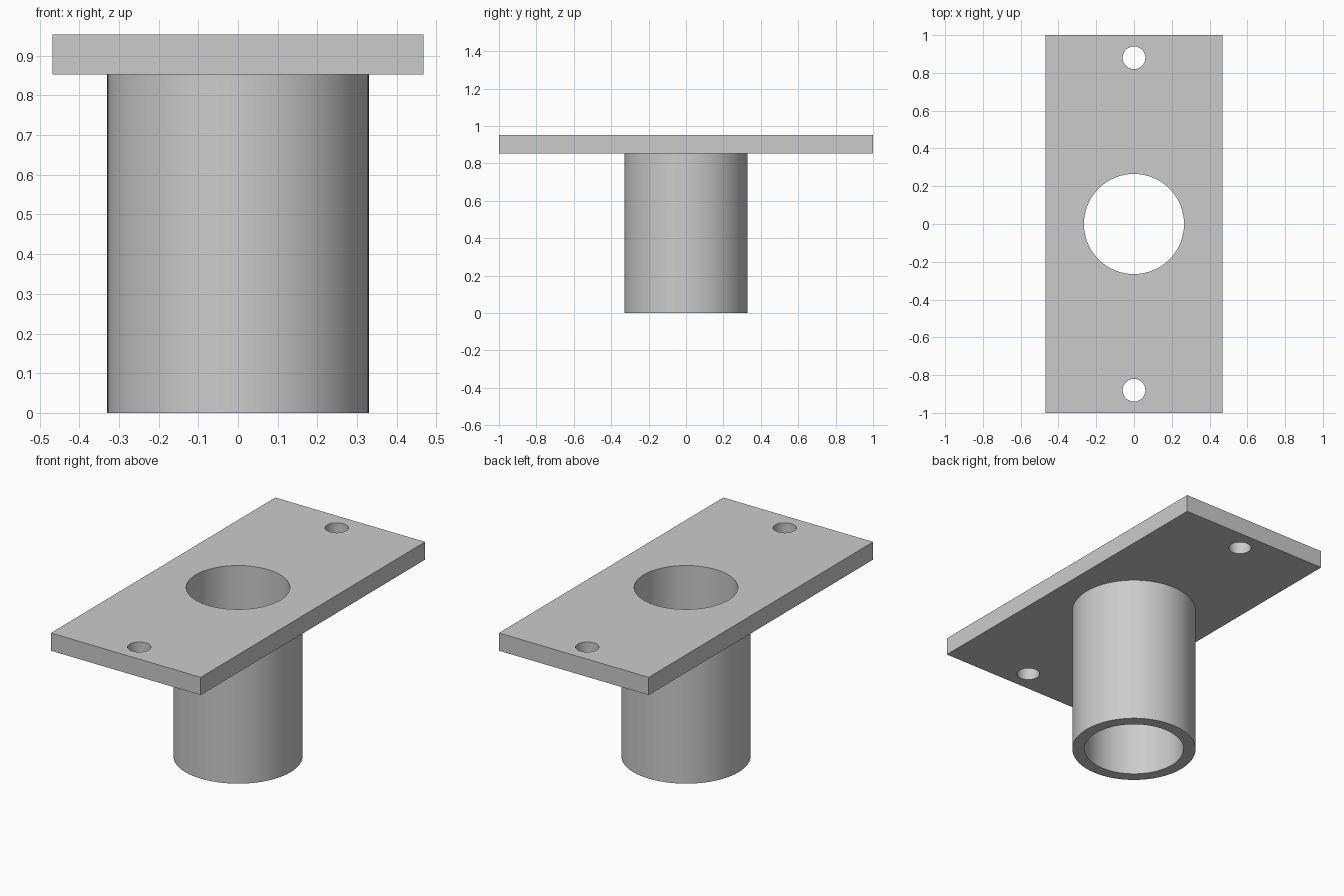
import bpy
import math

PLATE_X, PLATE_Y, TOP, UNDERSIDE = 0.935, 2.0, 0.953, 0.853
OUTER, BORE, BOLT, BOLT_Y = 0.33, 0.265, 0.06, 0.88

if "Cube" in bpy.data.objects:
    bpy.data.objects.remove(bpy.data.objects["Cube"], do_unlink=True)

steel = bpy.data.materials.new("plain_grey")
steel.use_nodes = True
grey = (0.6, 0.6, 0.6, 1)
steel.diffuse_color = grey
steel.node_tree.nodes["Principled BSDF"].inputs["Base Color"].default_value = grey


def cylinder(name, radius, z0, z1, y=0.0, sides=96):
    bpy.ops.mesh.primitive_cylinder_add(vertices=sides, radius=radius, depth=z1 - z0,
                                        location=(0, y, (z0 + z1) / 2))
    obj = bpy.context.object
    obj.name = name
    obj.data.materials.append(steel)
    return obj


def cut(target, cutter):
    bpy.ops.object.select_all(action="DESELECT")
    target.select_set(True)
    bpy.context.view_layer.objects.active = target
    mod = target.modifiers.new("hole", "BOOLEAN")
    mod.operation, mod.solver, mod.object = "DIFFERENCE", "EXACT", cutter
    bpy.ops.object.modifier_apply(modifier=mod.name)
    bpy.data.objects.remove(cutter, do_unlink=True)


# Mounting plate with a central bore and two bolt holes
bpy.ops.mesh.primitive_cube_add(size=1, location=(0, 0, (TOP + UNDERSIDE) / 2))
plate = bpy.context.object
plate.name = "mounting_plate"
plate.scale = (PLATE_X, PLATE_Y, TOP - UNDERSIDE)
bpy.ops.object.transform_apply(location=False, rotation=False, scale=True)
plate.data.materials.append(steel)
cut(plate, cylinder("bore_cutter", BORE, UNDERSIDE - 0.1, TOP + 0.1))
for side in (-1, 1):
    cut(plate, cylinder("bolt_cutter", BOLT, UNDERSIDE - 0.1, TOP + 0.1, side * BOLT_Y, 48))

# Open tube below the plate
tube = cylinder("tube", OUTER, 0, UNDERSIDE)
cut(tube, cylinder("tube_cutter", BORE, -0.1, TOP))

# Smooth the round walls, keep the rims sharp
for obj in (plate, tube):
    bpy.ops.object.select_all(action="DESELECT")
    obj.select_set(True)
    bpy.context.view_layer.objects.active = obj
    bpy.ops.object.shade_smooth_by_angle(angle=math.radians(30))
